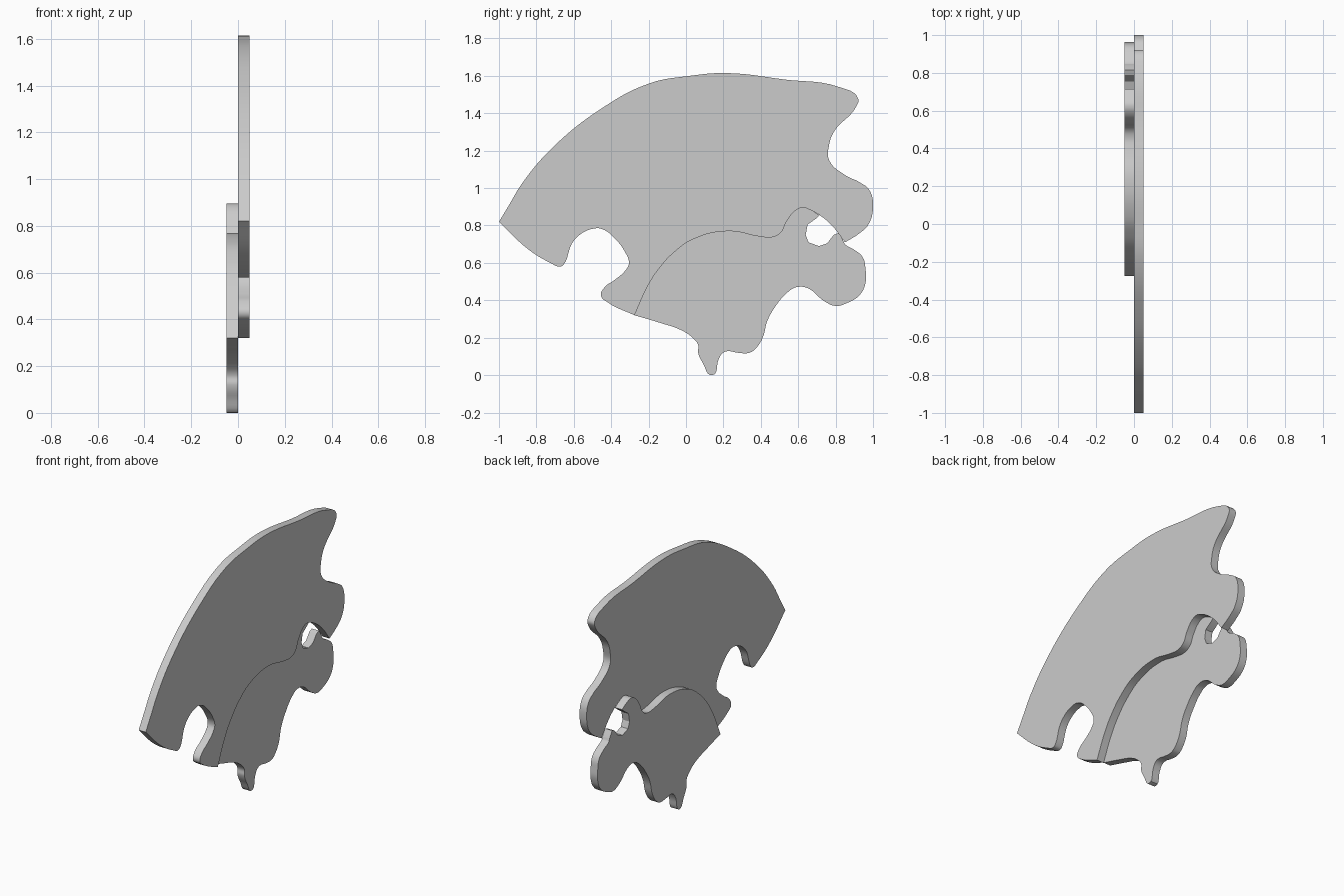
import bpy
import bmesh
from mathutils import Matrix

cube = bpy.data.objects.get("Cube")
if cube:
    bpy.data.objects.remove(cube, do_unlink=True)

SCALE = 0.01          # profile points are in hundredths, as (y, z)
THICKNESS = 0.05


def make_material(name, value):
    material = bpy.data.materials.new(name)
    material.use_nodes = True
    color = (value, value, value, 1)
    material.diffuse_color = color
    material.node_tree.nodes["Principled BSDF"].inputs["Base Color"].default_value = color
    return material


def make_plate(name, outline, corners, center_x, material):
    """Smooth closed profile, sharp at the given corners, extruded along x."""
    curve = bpy.data.curves.new(name, "CURVE")
    curve.dimensions = "2D"
    curve.fill_mode = "BOTH"
    curve.resolution_u = 6
    curve.extrude = THICKNESS / 2
    spline = curve.splines.new("BEZIER")
    spline.bezier_points.add(len(outline) - 1)
    spline.use_cyclic_u = True
    for point, (y, z) in zip(spline.bezier_points, outline):
        point.co = (y * SCALE, z * SCALE, 0)
        kind = "VECTOR" if (y, z) in corners else "AUTO"
        point.handle_left_type = point.handle_right_type = kind

    plate = bpy.data.objects.new(name, curve)
    bpy.context.collection.objects.link(plate)
    bpy.ops.object.select_all(action="DESELECT")
    plate.select_set(True)
    bpy.context.view_layer.objects.active = plate
    bpy.ops.object.convert(target="MESH")
    plate = bpy.context.view_layer.objects.active

    # stand the profile up in the y-z plane and weld caps to the rim
    upright = Matrix(((0, 0, 1, center_x), (1, 0, 0, 0), (0, 1, 0, 0), (0, 0, 0, 1)))
    bm = bmesh.new()
    bm.from_mesh(plate.data)
    bm.transform(upright)
    bmesh.ops.remove_doubles(bm, verts=bm.verts, dist=0.0001)
    bmesh.ops.recalc_face_normals(bm, faces=bm.faces)
    bm.to_mesh(plate.data)
    bm.free()
    plate.data.materials.clear()
    plate.data.materials.append(material)
    bpy.ops.object.shade_smooth_by_angle()
    return plate


# upper plate: long arched top, then the wavy rear edge
arch = [(-100, 82), (-94, 92), (-88, 102), (-72, 121), (-46, 142), (-19.5, 156),
        (2, 160), (21.5, 161.5), (53, 158), (82, 154)]
rear_edge = [(92, 148), (91, 143.5), (79, 130), (76.5, 123), (76.5, 115), (85, 107),
             (93, 103), (98, 99), (100, 90), (97.5, 80.5), (93, 76), (85, 71)]

# edge where the two plates meet, from rear to front
seam = [(78, 80), (71.5, 85.5), (66, 88.5), (62.5, 89.5), (58.5, 88), (54, 82.5),
        (50.5, 76), (46, 73.7), (40, 74), (23, 77), (4.5, 73), (-6, 66),
        (-14, 57.5), (-20.5, 47.5), (-27.5, 32)]

# upper plate: front lobe and open notch, back to the tip
front_notch = [(-42, 39), (-45.5, 42.5), (-43.5, 47), (-38, 51), (-32, 56.5),
               (-30.5, 60), (-33, 66.5), (-38, 73), (-43.5, 77.5), (-48.5, 78.5),
               (-59.5, 72.5), (-65.5, 59), (-67.5, 58), (-72.5, 60), (-84, 67)]

# lower plate: underside with a small prong, rear lobe, faceted hole
underside = [(-14, 28), (-2.5, 24), (3.5, 20), (6.5, 16), (6.5, 12), (9, 6.5),
             (14, 0), (17.5, 8.5), (19.5, 11.7), (22, 12.8), (27.5, 12), (34, 12),
             (37.5, 14.5), (41, 20), (43.5, 29), (48, 37), (54, 44)]
rear_lobe = [(59, 47), (65, 46.5), (74, 39.5), (80, 37), (86, 38.5), (93, 43),
             (96, 49.5), (96, 56.5), (94.5, 63), (90, 67), (85, 70)]
hole_edge = [(84, 72), (81.5, 76), (79, 75), (75.5, 70.5), (71, 69), (65.5, 71),
             (64, 75), (65, 80.5), (70, 84)]

grey = make_material("plain grey", 0.6)
make_plate("upper_plate", arch + rear_edge + seam + front_notch,
           [arch[0], rear_edge[-1], seam[-1]], THICKNESS / 2, grey)
make_plate("lower_plate", seam[1:] + underside + rear_lobe + hole_edge,
           [seam[1], seam[-1]] + hole_edge, -THICKNESS / 2, grey)
